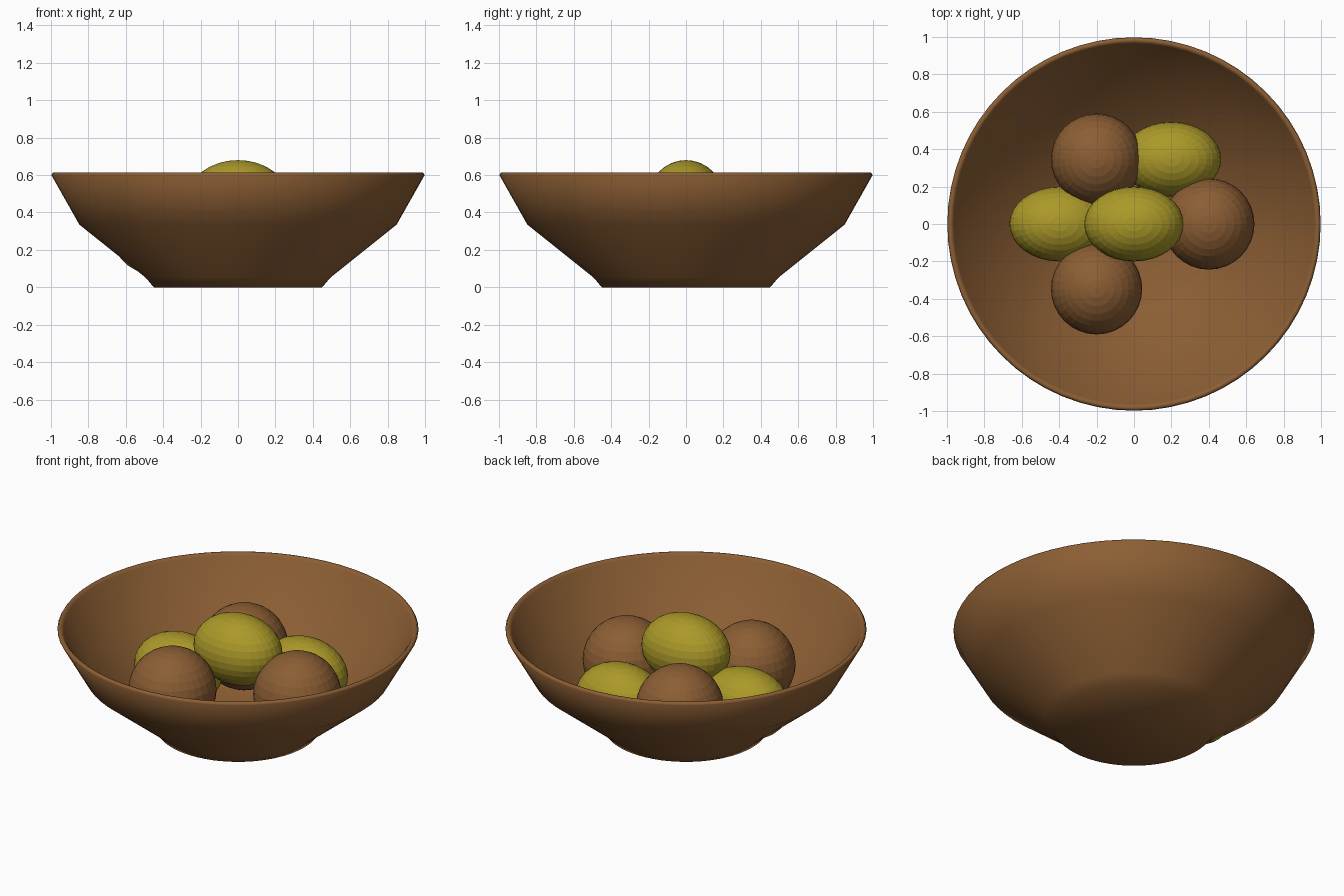
import bpy, bmesh, math
from mathutils import Matrix, Vector

cube = bpy.data.objects.get("Cube")
if cube:
    bpy.data.objects.remove(cube, do_unlink=True)


def make_material(name, color):
    mat = bpy.data.materials.new(name)
    mat.use_nodes = True
    mat.diffuse_color = color
    mat.node_tree.nodes["Principled BSDF"].inputs["Base Color"].default_value = color
    return mat


brown = make_material("warm_brown", (0.26, 0.112, 0.034, 1))
olive = make_material("olive_yellow", (0.41, 0.32, 0.022, 1))


def add_object(name, bm, mat, smooth):
    bmesh.ops.recalc_face_normals(bm, faces=bm.faces)
    for face in bm.faces:
        face.smooth = smooth
    mesh = bpy.data.meshes.new(name)
    bm.to_mesh(mesh)
    bm.free()
    mesh.materials.append(mat)
    obj = bpy.data.objects.new(name, mesh)
    bpy.context.collection.objects.link(obj)
    return obj


# Bowl: one profile (radius, height) spun around z, from under the foot to the inside floor
profile = [(0, 0), (0.45, 0), (0.495, 0.053), (0.848, 0.335), (0.998, 0.6),
           (0.99, 0.613), (0.975, 0.613), (0.965, 0.6), (0.822, 0.35),
           (0.475, 0.075), (0.43, 0.045), (0, 0.045)]
bm = bmesh.new()
verts = [bm.verts.new((r, 0, z)) for r, z in profile]
edges = [bm.edges.new(pair) for pair in zip(verts, verts[1:])]
bmesh.ops.spin(bm, geom=verts + edges, cent=(0, 0, 0), axis=(0, 0, 1),
               angle=math.tau, steps=64, use_duplicate=False)
bmesh.ops.remove_doubles(bm, verts=bm.verts, dist=0.0005)
bmesh.ops.dissolve_degenerate(bm, edges=bm.edges, dist=0.0005)
add_object("bowl", bm, brown, True)


# Fruit: faceted spheres, round or stretched along x
def add_fruit(name, center, radii, mat):
    bm = bmesh.new()
    place = Matrix.Translation(Vector(center)) @ Matrix.Diagonal((*radii, 1))
    bmesh.ops.create_uvsphere(bm, u_segments=32, v_segments=16, radius=1, matrix=place)
    add_object(name, bm, mat, False)


# Alternating ring of three round and three long fruits
RING = 0.4
for i in range(3):
    a = i * math.tau / 3
    add_fruit(f"round_fruit_{i + 1}", (RING * math.cos(a), RING * math.sin(a), 0.31),
              (0.244, 0.244, 0.244), brown)

long_size = (0.266, 0.2, 0.2)
for i, degrees in enumerate((60, 180)):
    a = math.radians(degrees)
    add_fruit(f"long_fruit_{i + 1}", (RING * math.cos(a), RING * math.sin(a), 0.258),
              long_size, olive)

# Long fruit resting on top
add_fruit("top_long_fruit", (0, 0, 0.48), long_size, olive)
